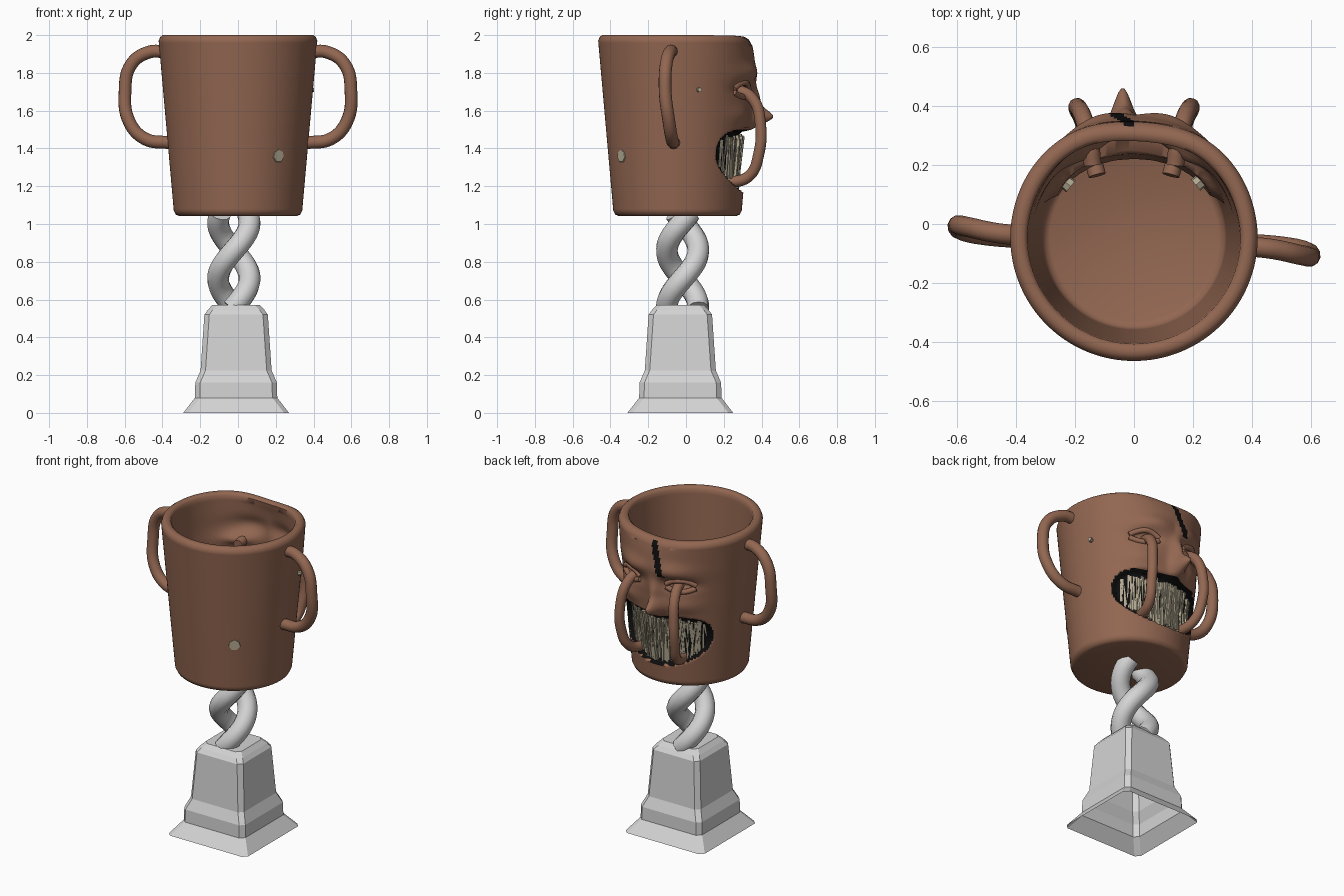
import bpy, bmesh, math, random
from mathutils import Vector, Matrix

if "Cube" in bpy.data.objects:
    bpy.data.objects.remove(bpy.data.objects["Cube"])
random.seed(4)
CY = -0.045                                   # cup axis in y


def mat(name, c):
    m = bpy.data.materials.new(name)
    m.diffuse_color = (*c, 1)
    m.use_nodes = True
    m.node_tree.nodes["Principled BSDF"].inputs["Base Color"].default_value = m.diffuse_color
    return m


CLAY = mat("brown_clay", (0.29, 0.135, 0.083))
BLACK = mat("black", (0.004, 0.004, 0.004))
STONE = mat("pale_grey", (0.66, 0.66, 0.66))
TOOTH = mat("tooth_cream", (0.44, 0.39, 0.28))


def finish(bm, name, mats, angle=None):
    me = bpy.data.meshes.new(name)
    bm.to_mesh(me)
    bm.free()
    ob = bpy.data.objects.new(name, me)
    bpy.context.collection.objects.link(ob)
    for m in mats:
        me.materials.append(m)
    if angle:
        smooth(ob, angle)
    return ob


def smooth(ob, angle):
    bpy.ops.object.select_all(action='DESELECT')
    ob.select_set(True)
    bpy.context.view_layer.objects.active = ob
    bpy.ops.object.shade_smooth_by_angle(angle=math.radians(angle))


def tube(name, pts, r, m, res=8):
    cu = bpy.data.curves.new(name, 'CURVE')
    cu.dimensions = '3D'
    cu.bevel_depth = r
    cu.bevel_resolution = 4
    cu.resolution_u = res
    cu.use_fill_caps = True
    sp = cu.splines.new('BEZIER')
    sp.bezier_points.add(len(pts) - 1)
    for b, p in zip(sp.bezier_points, pts):
        b.co = p
        b.handle_left_type = b.handle_right_type = 'AUTO'
    ob = bpy.data.objects.new(name, cu)
    bpy.context.collection.objects.link(ob)
    bpy.ops.object.select_all(action='DESELECT')
    ob.select_set(True)
    bpy.context.view_layer.objects.active = ob
    bpy.ops.object.convert(target='MESH')
    ob = bpy.context.view_layer.objects.active
    ob.data.materials.clear()
    ob.data.materials.append(m)
    smooth(ob, 50)
    return ob


# ---- face relief on the +y side of the cup
def g(x, z, cx, cz, sx, sz):
    return math.exp(-((x - cx) / sx) ** 2 - ((z - cz) / sz) ** 2)


def mouth(x, z):
    zc = 1.335 + 0.6 * x * x
    return abs(x / 0.305) ** 2.6 + abs((z - zc) / 0.165) ** 2.6


def relief(x, z, nose=1.0):
    d = nose * (0.115 * g(x, z, -0.04, 1.565, 0.04, 0.05) + 0.045 * g(x, z, -0.03, 1.66, 0.04, 0.08))
    a = abs(x)
    d += 0.03 * g(a, z, 0.13, 1.80, 0.12, 0.05) + 0.02 * g(a, z, 0.19, 1.58, 0.08, 0.05)
    d -= 0.045 * g(a, z, 0.17, 1.715, 0.08, 0.035)
    d -= 0.04 * g(x, z, 0.03, 2.02, 0.22, 0.10)
    d -= 0.05 * max(0, min(1, (1 - mouth(x, z)) * 5))
    return d


def wall(z):
    return 0.34 + 0.08 * (z - 1.07) / 0.9


# ---- cup: lathed profile, outer wall then rim then inner wall
N = 224
prof = [(0.312, 1.043), (0.33, 1.05)]
prof += [(wall(1.07 + 0.9 * i / 84), 1.07 + 0.9 * i / 84) for i in range(85)]
OUT = len(prof)
prof += [(0.412, 1.99), (0.398, 2.0), (0.375, 2.0), (0.362, 1.988)]
prof += [(0.312 + 0.048 * i / 60, 1.13 + 0.83 * i / 60) for i in range(60, -1, -1)]
prof += [(0.303, 1.11), (0.285, 1.10)]
bm = bmesh.new()
rings = []
for j, (r, z) in enumerate(prof):
    ring = []
    for k in range(N):
        a = 2 * math.pi * k / N
        x, y = r * math.cos(a), r * math.sin(a)
        if y > 0:
            d = relief(x, z, 1 if j < OUT else 0.3) * min(1, y / 0.1)
            n = max(y / r, 0.001)
            x, y = x + d * math.cos(a) * (1 - n), y + d * n
        ring.append(bm.verts.new((x, y + CY, z - (0.015 * g(x, 0, 0, 0, 0.2, 1) if z > 1.95 and y > 0 else 0))))
    rings.append(ring)
for j in range(len(rings) - 1):
    for k in range(N):
        q = (k + 1) % N
        f = bm.faces.new((rings[j][k], rings[j][q], rings[j + 1][q], rings[j + 1][k]))
        c = f.calc_center_median()
        if j < OUT and c.y > 0.05:            # mouth and forehead crack
            crack = -0.02 - 0.3 * (1.96 - c.z)
            if mouth(c.x, c.z) < 1 or (1.77 < c.z < 1.97 and abs(c.x - crack) < 0.022):
                f.material_index = 1
bm.faces.new(rings[0][::-1])
bm.faces.new(rings[-1])
finish(bm, "cup", [CLAY, BLACK], 50)

# ---- side handles: left one is the right one turned half round
hp = [(0.38, -0.075, 1.912), (0.47, -0.085, 1.91), (0.565, -0.105, 1.845), (0.598, -0.11, 1.70),
      (0.575, -0.09, 1.54), (0.49, -0.075, 1.45), (0.36, -0.065, 1.43)]
tube("right_handle", hp, 0.034, CLAY)
tube("left_handle", [(-x, -0.115 - y, z) for x, y, z in hp], 0.034, CLAY)

# ---- loops running from the eyes over the mouth, and eyelids
lp = [(0.14, 0.20, 1.70), (0.15, 0.28, 1.705), (0.17, 0.355, 1.66), (0.19, 0.395, 1.52),
      (0.19, 0.385, 1.37), (0.17, 0.34, 1.26), (0.15, 0.26, 1.225), (0.125, 0.165, 1.24)]
for s, side in ((1, "right"), (-1, "left")):
    tube(side + "_eye_loop", [(s * x, y, z) for x, y, z in lp], 0.03, CLAY)
    for lid, dz, bow in (("upper", 0.022, 0.016), ("lower", -0.024, -0.012)):
        pts = []
        for i in range(5):
            x, z = 0.09 + 0.04 * i, 1.71 + dz + bow * (1 - (i - 2) ** 2 / 2)
            pts.append((s * x, CY + math.sqrt(wall(z) ** 2 - x * x) + relief(s * x, z, 0) + 0.004, z))
        tube(side + "_" + lid + "_eyelid", pts, 0.016, CLAY, 4)

# ---- needle teeth along the mouth, from above and below
bm = bmesh.new()


def needle(a, z0, z1, w, lean, inset):
    def at(ang, z, dr):
        r = wall(z) - inset + dr
        return Vector((r * math.sin(ang), CY + r * math.cos(ang), z))
    da = w / 0.36
    base = [bm.verts.new(at(a + i * da, z0, j * w)) for i, j in ((-1, -1), (1, -1), (1, 1), (-1, 1))]
    tip = [bm.verts.new(at(a + lean + i * da * 0.3, z1, j * w * 0.3)) for i, j in ((-1, -1), (1, -1), (1, 1), (-1, 1))]
    for i in range(4):
        k = (i + 1) % 4
        bm.faces.new((base[i], base[k], tip[k], tip[i]))
    bm.faces.new(base)
    bm.faces.new(tip)


for i in range(58):
    a = -0.84 + 1.68 * i / 57
    x = 0.365 * math.sin(a)
    zc = 1.335 + 0.6 * x * x
    h = 0.165 * max(0.05, 1 - abs(x / 0.305) ** 2.6) ** (1 / 2.6)
    for s in (1, -1):
        start = zc + s * h * (random.uniform(0.62, 0.85) if s > 0 else random.uniform(0.8, 0.98))
        end = zc - s * h * random.uniform(0.1, 0.75)
        needle(a + random.uniform(-.01, .01), start, end, random.uniform(0.006, 0.009),
               random.uniform(-0.06, 0.06), random.uniform(0.025, 0.045))
bmesh.ops.recalc_face_normals(bm, faces=bm.faces)
finish(bm, "teeth", [TOOTH])

# ---- tooth fragments showing on the walls and inside the cup
bm = bmesh.new()
for x, y, z, r, d in ((0.213, -0.34, 1.36, 0.037, 0.012), (0.385, 0.07, 1.71, 0.014, 0.03),
                      (0.225, 0.145, 1.4, 0.026, 0.04), (-0.23, 0.14, 1.4, 0.026, 0.04)):
    n = Vector((x, y - CY, 0)).normalized()
    M = Matrix.Translation((x, y, z)) @ n.to_track_quat('Z', 'Y').to_matrix().to_4x4()
    bmesh.ops.create_cone(bm, cap_ends=True, segments=7, radius1=r, radius2=r * 0.9, depth=d, matrix=M)
finish(bm, "tooth_fragments", [TOOTH])

# ---- twisted stem: two intertwined strands
for k in range(2):
    pts = []
    for i in range(17):
        z = 0.55 + 0.51 * i / 16
        a = -math.pi / 2 + 2 * math.pi * (z - 0.86) / 0.6 + k * math.pi
        pts.append((-0.022 + 0.083 * math.cos(a), -0.018 + 0.083 * math.sin(a), z))
    tube("stem_strand", pts, 0.058, STONE, 4)

# ---- pedestal: open-bottomed, square with cut corners
bm = bmesh.new()
prev = None
for h, z in ((0.28, 0), (0.218, 0.08), (0.216, 0.16), (0.188, 0.225), (0.168, 0.52), (0.15, 0.545), (0.125, 0.572)):
    c = h - 0.026
    ring = [bm.verts.new((-0.01 + x, -0.03 + y, z)) for x, y in
            ((h, -c), (h, c), (c, h), (-c, h), (-h, c), (-h, -c), (-c, -h), (c, -h))]
    if prev:
        for i in range(8):
            k = (i + 1) % 8
            bm.faces.new((prev[i], prev[k], ring[k], ring[i]))
    prev = ring
bm.faces.new(prev)
finish(bm, "pedestal", [STONE])
